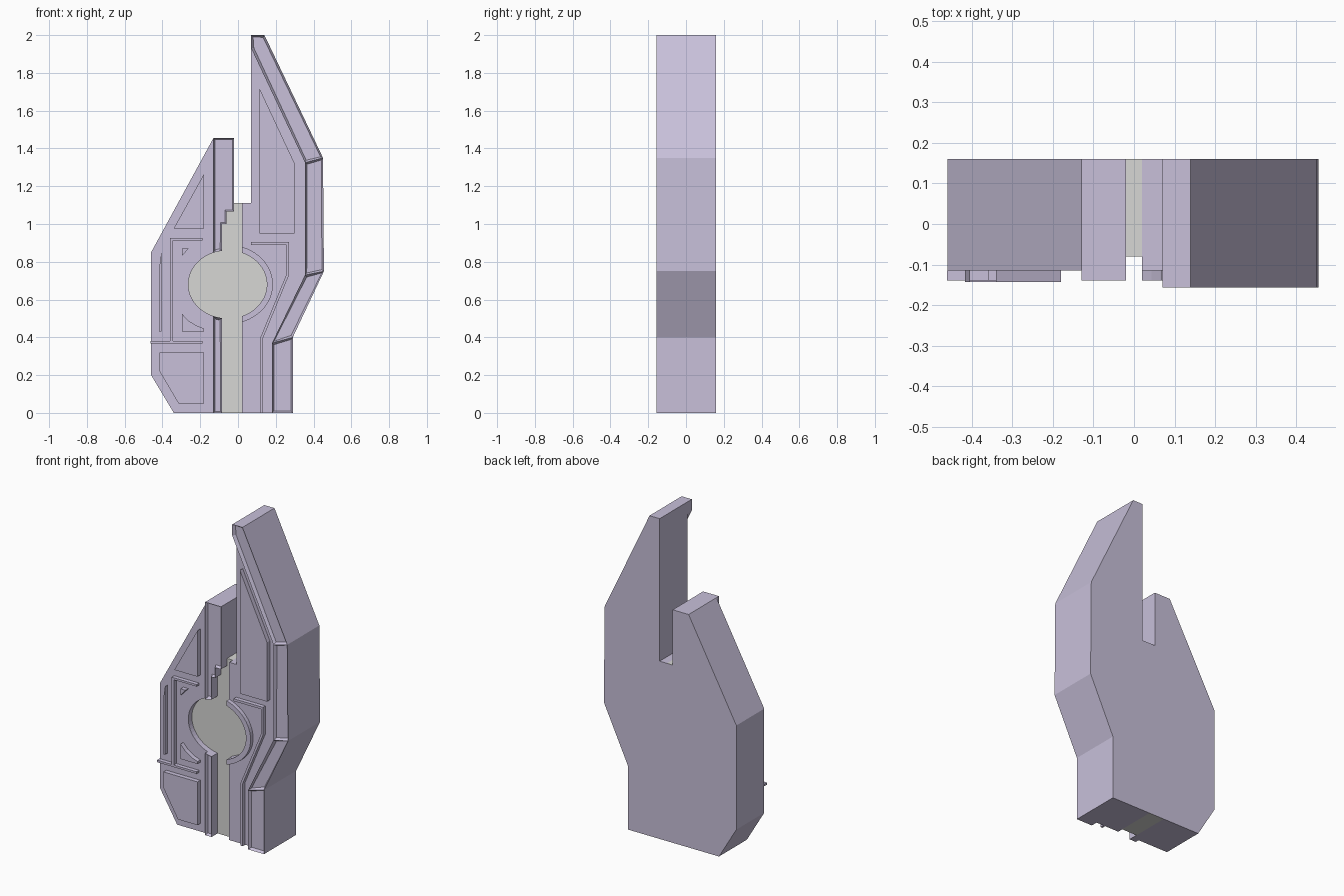
import bpy, bmesh
from math import cos, sin, acos, pi

if "Cube" in bpy.data.objects:
    bpy.data.objects.remove(bpy.data.objects["Cube"], do_unlink=True)


def make_material(name, rgb):
    m = bpy.data.materials.new(name)
    m.use_nodes = True
    m.diffuse_color = (*rgb, 1)
    m.node_tree.nodes["Principled BSDF"].inputs["Base Color"].default_value = (*rgb, 1)
    return m


lavender = make_material("pale_lavender", (0.58, 0.53, 0.70))
grey = make_material("light_grey", (0.68, 0.68, 0.66))

BACK, CORE, FACE = 0.16, -0.08, -0.115
RAISED, FRAME = -0.14, -0.157
SLOT_L, SLOT_R = -0.085, 0.02      # central channel sides
HUB_X, HUB_Z = -0.055, 0.68        # oval recess centre
HUB_A, HUB_B = 0.208, 0.18


def prism(name, pts, front, back=FACE, inset=0, grey_rule=None):
    """Extrude an x-z outline along y; optionally sink a panel in its front."""
    bm = bmesh.new()
    face = bm.faces.new([bm.verts.new((x, front, z)) for x, z in pts])
    ext = bmesh.ops.extrude_face_region(bm, geom=[face], use_keep_orig=True)
    for v in ext["geom"]:
        if isinstance(v, bmesh.types.BMVert):
            v.co.y = back
    bmesh.ops.recalc_face_normals(bm, faces=bm.faces)
    if inset:
        fronts = [f for f in bm.faces if f.normal.y < -0.9]
        bmesh.ops.inset_individual(bm, faces=fronts, thickness=inset, depth=0)
        for v in {v for f in fronts for v in f.verts}:
            v.co.y += 0.018
    if grey_rule:
        for f in bm.faces:
            f.material_index = int(grey_rule(f))
    me = bpy.data.meshes.new(name)
    bm.to_mesh(me)
    bm.free()
    me.materials.append(lavender)
    me.materials.append(grey)
    ob = bpy.data.objects.new(name, me)
    bpy.context.collection.objects.link(ob)
    return ob


def oval(a, b, t0, t1, n=24):
    return [(HUB_X + a * cos(t0 + (t1 - t0) * i / n),
             HUB_Z + b * sin(t0 + (t1 - t0) * i / n)) for i in range(n + 1)]


def hub_angle(x, a=HUB_A):
    return acos((x - HUB_X) / a)


# Shared silhouettes of the two sides
left_edge = [(-0.02, 1.455), (-0.13, 1.455), (-0.46, 0.85), (-0.46, 0.2), (-0.34, 0)]
right_edge = [(0.29, 0), (0.29, 0.4), (0.455, 0.75), (0.45, 1.35), (0.14, 2), (0.07, 2)]
steps = [(SLOT_L, 1.0), (-0.06, 1.0), (-0.06, 1.065), (-0.02, 1.065)]


# Back slab, grey where the central core is exposed
def core_rule(f):
    c = f.calc_center_median()
    in_slot = SLOT_L < c.x < SLOT_R and abs(f.normal.z) > 0.9 and c.z < 1.2
    return f.normal.y < -0.9 or in_slot


prism("back_slab", [(SLOT_L, 0), (SLOT_R, 0)] + right_edge
      + [(0.07, 1.11), (SLOT_R, 1.11), (-0.02, 1.11)] + left_edge,
      CORE, BACK, grey_rule=core_rule)

# Front plates either side of the channel
tl, tr = hub_angle(SLOT_L), hub_angle(SLOT_R)
left_arc = oval(HUB_A, HUB_B, 2 * pi - tl, tl)
right_arc = oval(HUB_A, HUB_B, tr, -tr)
prism("left_front_plate", [(SLOT_L, 0)] + left_arc + steps + left_edge, FACE, CORE)
prism("right_front_plate", [(SLOT_R, 0)] + right_edge
      + [(0.07, 1.11), (SLOT_R, 1.11)] + right_arc, FACE, CORE)

# Raised strips beside the channel
rim = hub_angle(-0.13)
prism("lower_channel_strip", [(-0.13, 0), (SLOT_L, 0)]
      + oval(HUB_A, HUB_B, 2 * pi - tl, 2 * pi - rim, 3), RAISED, inset=0.012)
prism("upper_channel_strip", oval(HUB_A, HUB_B, rim, tl, 3) + steps
      + left_edge[:2], RAISED, inset=0.012)

# Half ring hugging the oval recess
to = hub_angle(SLOT_R, 0.24)
prism("hub_half_ring", right_arc + oval(0.24, 0.21, -to, to), RAISED)

# Outer frame of sunken panels along the right edge
inner_edge = [(0.18, 0), (0.18, 0.37), (0.355, 0.73), (0.355, 1.325), (0.07, 1.93)]
names = ["bottom", "lower", "middle", "upper"]
for i, name in enumerate(names):
    outline = [inner_edge[i], right_edge[i], right_edge[i + 1], inner_edge[i + 1]]
    if name == "upper":
        outline.insert(3, right_edge[5])
    prism("frame_" + name, outline, FRAME, inset=0.014)

# Raised panels
panels = {
    "right_blade_panel": [(0.113, 1.72), (0.3, 1.32), (0.3, 0.95), (0.113, 0.95)],
    "left_blade_panel": [(-0.18, 1.265), (-0.18, 0.977), (-0.34, 0.977)],
    "lower_left_panel": [(-0.415, 0.32), (-0.18, 0.32), (-0.18, 0.05),
                         (-0.315, 0.05), (-0.415, 0.22)],
    "left_sliver": [(-0.405, 0.855), (-0.405, 0.43), (-0.417, 0.43), (-0.417, 0.77)],
    "small_triangle": [(-0.297, 0.87), (-0.262, 0.87), (-0.297, 0.83)],
    "curved_triangle": [(-0.297, 0.525), (-0.297, 0.432), (-0.18, 0.432),
                        (-0.18, 0.447), (-0.22, 0.462), (-0.265, 0.49)],
}
for name, outline in panels.items():
    prism(name, outline, -0.143)

# Thin raised ribs
prism("right_rib", [(0.13, 0), (0.13, 0.39), (0.27, 0.73), (0.27, 0.905), (0.068, 0.905),
                    (0.068, 0.89), (0.257, 0.89), (0.257, 0.735), (0.117, 0.395),
                    (0.117, 0)], RAISED)


def rib(name, x0, x1, z0, z1):
    prism(name, [(x0, z0), (x1, z0), (x1, z1), (x0, z1)], RAISED)


rib("left_lower_rib", -0.462, -0.188, 0.367, 0.38)
rib("left_upper_rib", -0.36, -0.188, 0.912, 0.925)
rib("left_upright_rib", -0.36, -0.345, 0.38, 0.912)
